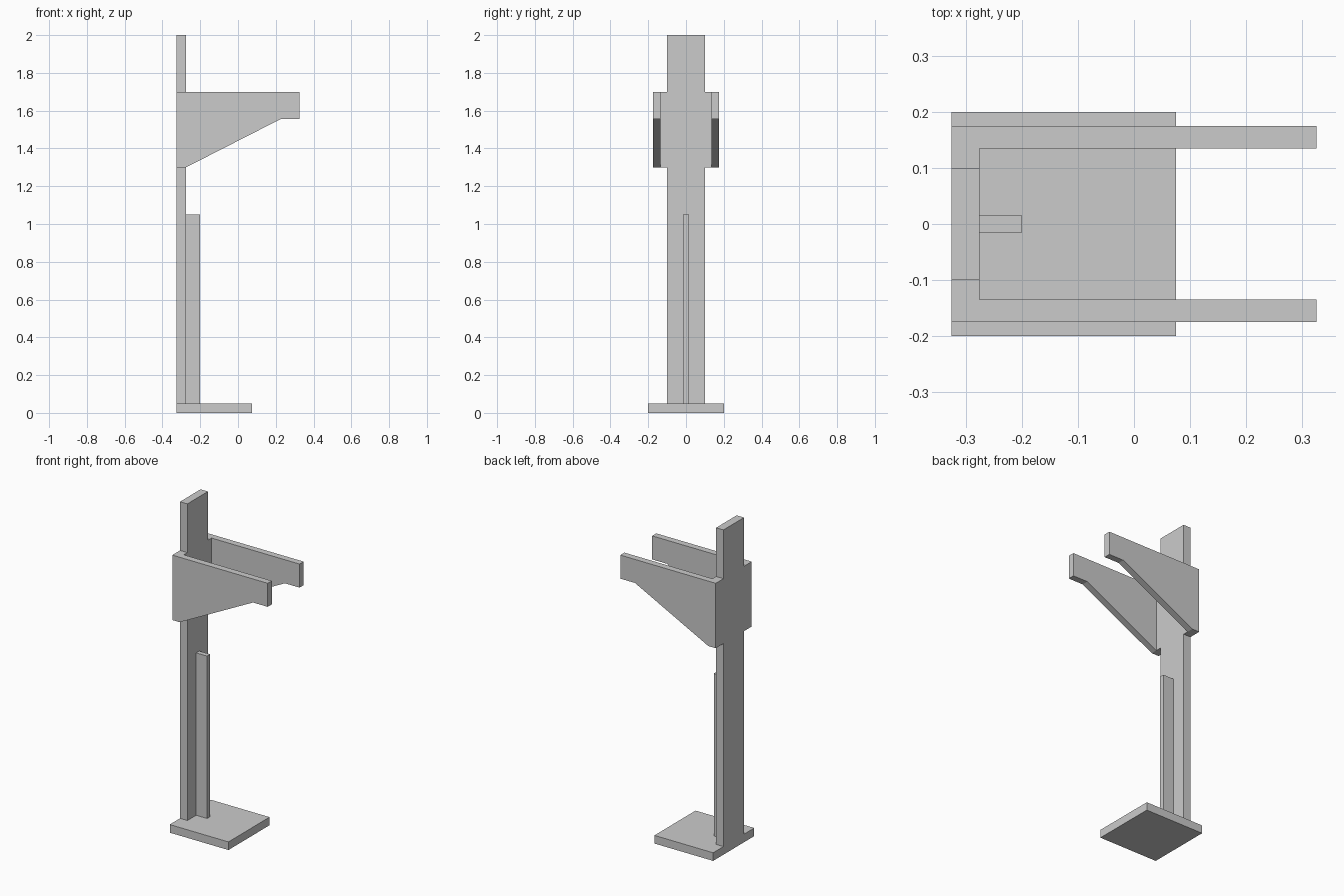
import bpy
import bmesh

cube = bpy.data.objects.get("Cube")
if cube:
    bpy.data.objects.remove(cube, do_unlink=True)

grey = bpy.data.materials.new("plain_grey")
grey.use_nodes = True
colour = (0.6, 0.6, 0.6, 1)
grey.diffuse_color = colour
grey.node_tree.nodes["Principled BSDF"].inputs["Base Color"].default_value = colour


def plate(name, outline, y0, y1):
    """Extrude an (x, z) outline from y0 to y1."""
    bm = bmesh.new()
    face = bm.faces.new([bm.verts.new((x, y0, z)) for x, z in outline])
    ext = bmesh.ops.extrude_face_region(bm, geom=[face])
    verts = [v for v in ext["geom"] if isinstance(v, bmesh.types.BMVert)]
    bmesh.ops.translate(bm, verts=verts, vec=(0, y1 - y0, 0))
    bmesh.ops.recalc_face_normals(bm, faces=bm.faces)
    mesh = bpy.data.meshes.new(name)
    bm.to_mesh(mesh)
    bm.free()
    mesh.materials.append(grey)
    obj = bpy.data.objects.new(name, mesh)
    bpy.context.collection.objects.link(obj)
    return obj


def box(name, x0, x1, y0, y1, z0, z1):
    return plate(name, [(x0, z0), (x1, z0), (x1, z1), (x0, z1)], y0, y1)


BACK, FACE, TIP = -0.325, -0.275, 0.325
LOW, HIGH = 1.3, 1.7

# Foot, upright board and its stiffening rib
box("base_plate", BACK, 0.075, -0.2, 0.2, 0, 0.05)
box("post", BACK, FACE, -0.1, 0.1, 0.05, 2)
box("stiffening_rib", FACE, -0.2, -0.015, 0.015, 0.05, 1.05)

# Tapered arms, joined to the post by short spacers
arm = [(BACK, LOW), (FACE, LOW), (0.225, 1.555), (TIP, 1.555), (TIP, HIGH), (BACK, HIGH)]
for side, s in (("left", 1), ("right", -1)):
    inner, mid, outer = s * 0.1, s * 0.135, s * 0.175
    plate(side + "_arm", arm, mid, outer)
    box(side + "_arm_spacer", BACK, FACE, inner, mid, LOW, HIGH)
